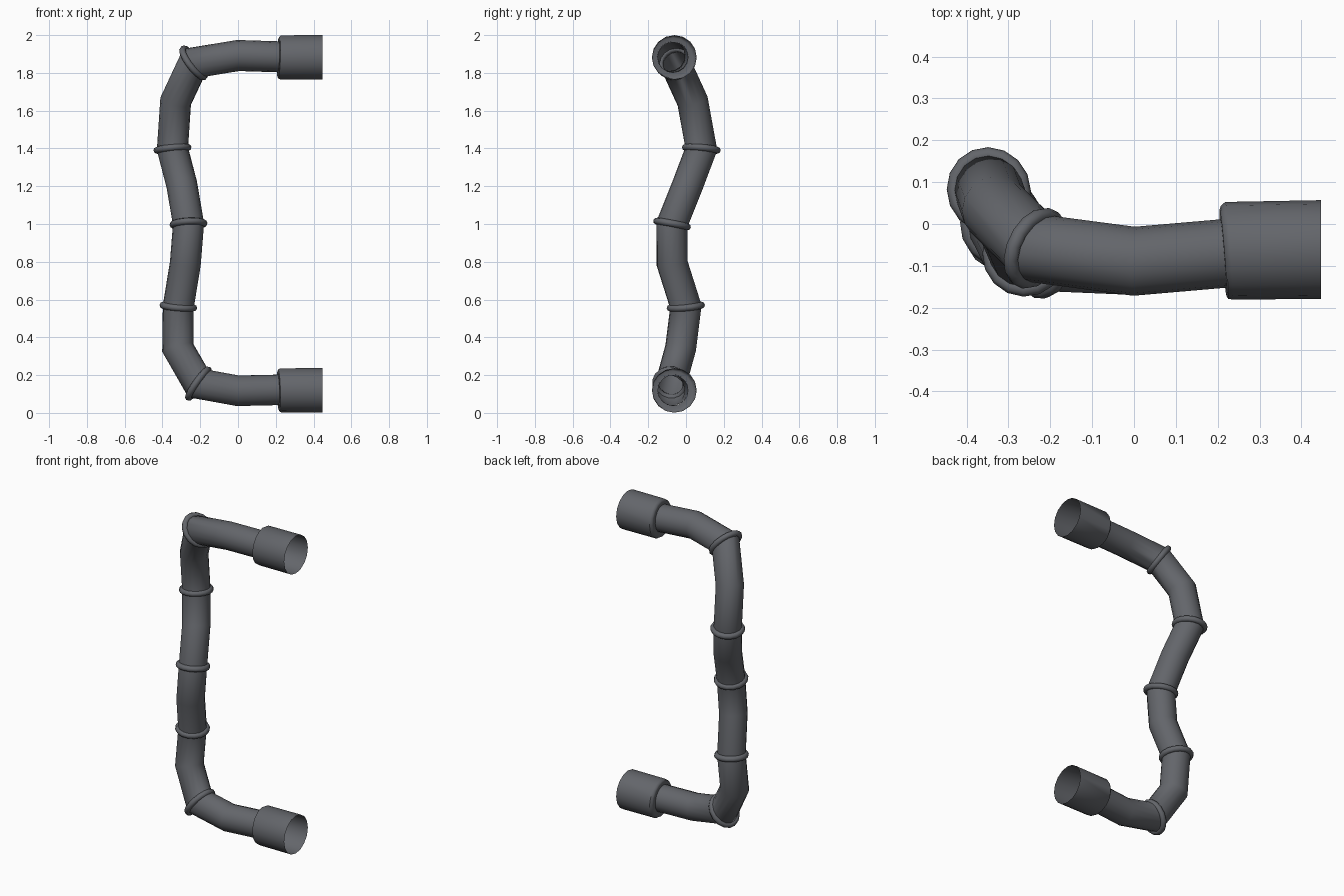
import bpy, bmesh
from math import sin, cos, tau
from mathutils import Vector

if "Cube" in bpy.data.objects:
    bpy.data.objects.remove(bpy.data.objects["Cube"])

SIDES = 16
R = 0.082

# dark metal
metal = bpy.data.materials.new("dark_metal")
metal.diffuse_color = (0.125, 0.131, 0.145, 1)
metal.use_nodes = True
metal.node_tree.nodes["Principled BSDF"].inputs["Base Color"].default_value = metal.diffuse_color

def finish(name, bm, angle=50):
    bmesh.ops.recalc_face_normals(bm, faces=bm.faces)
    me = bpy.data.meshes.new(name)
    bm.to_mesh(me)
    bm.free()
    me.materials.append(metal)
    ob = bpy.data.objects.new(name, me)
    bpy.context.collection.objects.link(ob)
    bpy.ops.object.select_all(action='DESELECT')
    ob.select_set(True)
    bpy.context.view_layer.objects.active = ob
    bpy.ops.object.shade_smooth_by_angle(angle=angle * tau / 360)

def skin(name, rings, closed=False, angle=50):
    bm = bmesh.new()
    vs = [[bm.verts.new(p) for p in ring] for ring in rings]
    count = len(vs)
    for i in range(count if closed else count - 1):
        a, b = vs[i], vs[(i + 1) % count]
        n = len(a)
        for j in range(n):
            bm.faces.new((a[j], a[(j + 1) % n], b[(j + 1) % n], b[j]))
    finish(name, bm, angle)

def circle(center, axis, r):
    axis = Vector(axis).normalized()
    u = axis.cross(Vector((0, 1, 0))).normalized()
    v = axis.cross(u)
    return [Vector(center) + (u * cos(tau * i / SIDES) + v * sin(tau * i / SIDES)) * r
            for i in range(SIDES)]

# pipe centre line, from the upper socket to the lower one
path = [Vector(p) for p in (
    (0.22, -0.070, 1.885), (0.0, -0.089, 1.892), (-0.235, -0.058, 1.853),
    (-0.33, 0.035, 1.65), (-0.347, 0.081, 1.398), (-0.298, 0.01, 1.21),
    (-0.262, -0.074, 1.0), (-0.279, -0.073, 0.79), (-0.316, -0.001, 0.563),
    (-0.319, -0.028, 0.345), (-0.21, -0.080, 0.155), (0.0, -0.089, 0.117),
    (0.22, -0.070, 0.122))]

# mitred pipe: each ring is slid along its segment onto the joint plane
rings, normals = [], []
for i, p in enumerate(path):
    d_in = (p - path[i - 1]).normalized() if i else (path[1] - p).normalized()
    d_out = (path[i + 1] - p).normalized() if i < len(path) - 1 else d_in
    n = (d_in + d_out).normalized()
    if i == 0:
        ring = circle(p, d_in, R)
    else:
        ring = [q + d_in * ((p - q).dot(n) / d_in.dot(n)) for q in rings[-1]]
    rings.append(ring)
    normals.append(n)
skin("pipe", rings, angle=50)

# raised weld beads on every second joint
for k, i in enumerate((2, 4, 6, 8, 10)):
    loops = []
    for q in rings[i]:
        out = (q - path[i]).normalized()
        loops.append([q + (out * cos(tau * j / 8) + normals[i] * sin(tau * j / 8)) * 0.018
                      for j in range(8)])
    skin(f"joint_bead_{k + 1}", loops, closed=True, angle=60)

# open end sockets
for name, z, tilt in (("upper_socket", 1.882, -0.03), ("lower_socket", 0.119, 0.03)):
    axis = (1, 0.08, tilt)
    skin(name, [circle((0.213, -0.069, z), axis, R - 0.002),
                circle((0.213, -0.069, z), axis, 0.104),
                circle((0.216, -0.068, z), axis, 0.111),
                circle((0.227, -0.064, z), axis, 0.117),
                circle((0.447, -0.061, z), (1, 0, 0), 0.118)], angle=40)
